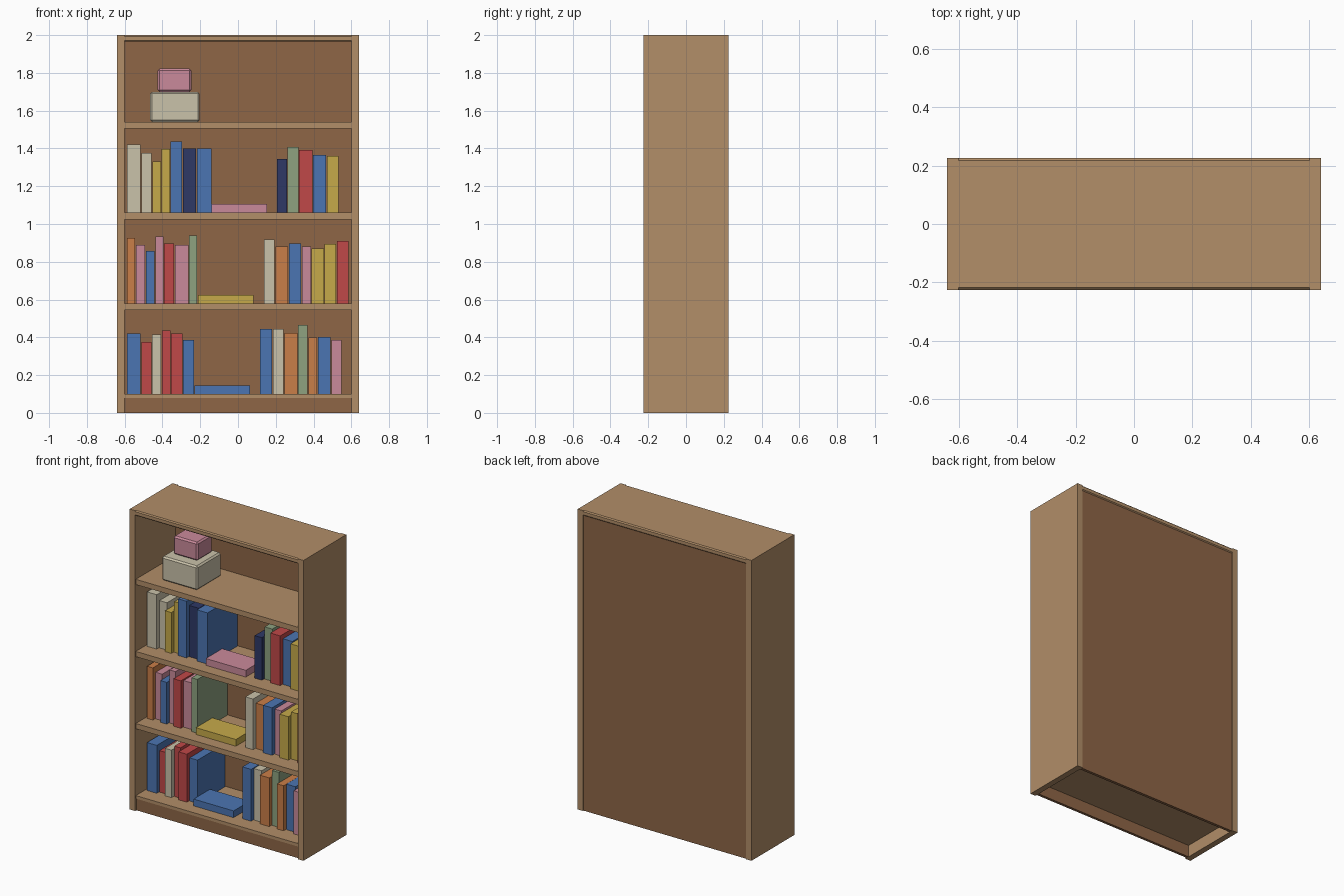
import bpy

if "Cube" in bpy.data.objects:
    bpy.data.objects.remove(bpy.data.objects["Cube"])


def srgb(r, g, b):
    f = lambda c: c / 12.92 if c <= 0.04045 else ((c + 0.055) / 1.055) ** 2.4
    return tuple(f(v / 255) for v in (r, g, b)) + (1.0,)


def mat(name, *rgb):
    m = bpy.data.materials.new(name)
    m.diffuse_color = srgb(*rgb)
    m.use_nodes = True
    m.node_tree.nodes["Principled BSDF"].inputs["Base Color"].default_value = m.diffuse_color
    return m


wood = mat("light_wood", 178, 142, 104)
dark = mat("dark_wood", 142, 102, 70)
cream = mat("cream", 202, 194, 170)
yellow = mat("mustard_yellow", 198, 170, 74)
blue = mat("blue", 75, 117, 178)
navy = mat("navy", 46, 56, 102)
pink = mat("pink", 202, 138, 155)
sage = mat("sage_green", 142, 162, 128)
red = mat("red", 192, 72, 72)
orange = mat("orange", 202, 126, 72)


def box(name, x, y, z, m, bevel=0):
    """Box from (min, max) ranges, with an optional flat chamfer."""
    bpy.ops.mesh.primitive_cube_add(size=1, location=[sum(r) / 2 for r in (x, y, z)])
    ob = bpy.context.object
    ob.name = name
    ob.scale = [r[1] - r[0] for r in (x, y, z)]
    bpy.ops.object.transform_apply(location=False, rotation=False, scale=True)
    ob.data.materials.append(m)
    if bevel:
        mod = ob.modifiers.new("chamfer", 'BEVEL')
        mod.width, mod.segments = bevel, 1
    return ob


# Case
W, D = 0.60, 0.225
box("left_side", (-0.64, -W), (-D, D), (0, 2), wood)
box("right_side", (W, 0.64), (-D, D), (0, 2), wood)
box("top_panel", (-0.61, 0.61), (-D, D), (1.965, 2), wood, 0.007)
box("back_panel", (-W, W), (0.20, 0.219), (0, 1.97), dark)
box("plinth", (-W, W), (-0.212, -0.194), (0, 0.08), dark)

# Shelves
floors = [0.10 + 0.48 * i for i in range(4)]
for i, z in enumerate(floors):
    box(f"shelf_{i + 1}", (-W, W), (-0.218, 0.20), (z - (0.035 if i else 0.02), z), wood)


def books(name, floor, x, colours, widths, heights):
    """Row of upright books against the back, with uneven fronts."""
    for i, (m, w, h) in enumerate(zip(colours, widths, heights)):
        w, h = w / 1000, h / 1000
        front = -0.107 + (0.012 if i % 2 else -0.012)
        box(f"{name}_{i + 1}", (x, x + w), (front, 0.197), (floor, floor + h), m)
        x += w + 0.004


# Upright books, widths and heights in thousandths
L = -0.587
books("low_left_book", floors[0], L, (blue, red, cream, red, red, blue),
      (72, 53, 47, 45, 60, 58), (319, 276, 316, 335, 319, 287))
books("low_right_book", floors[0], 0.116, (blue, cream, orange, sage, orange, blue, pink),
      (64, 57, 69, 50, 47, 67, 53), (345, 343, 324, 366, 300, 303, 287))
books("middle_left_book", floors[1], L, (orange, pink, blue, pink, red, pink, sage),
      (43, 48, 46, 43, 53, 71, 43), (347, 310, 278, 353, 316, 310, 358))
books("middle_right_book", floors[1], 0.138, (cream, orange, blue, pink, yellow, yellow, red),
      (56, 67, 65, 48, 64, 61, 63), (337, 302, 316, 300, 289, 313, 331))
books("high_left_book", floors[2], L, (cream, cream, yellow, yellow, blue, navy, blue),
      (71, 55, 45, 43, 61, 70, 77), (362, 315, 272, 337, 377, 341, 341))
books("high_right_book", floors[2], 0.206, (navy, sage, red, blue, yellow),
      (53, 56, 71, 69, 61), (283, 347, 331, 304, 299))

# Books lying flat
for z, x, m in zip(floors, (-0.23, -0.213, -0.14), (blue, yellow, pink)):
    box("flat_book", (x, x + 0.294), (-0.138, 0.034), (z, z + 0.045), m)

# Storage boxes
box("large_box", (-0.465, -0.203), (-0.14, 0.115), (1.54, 1.70), cream, 0.01)
box("small_box", (-0.425, -0.246), (-0.076, 0.085), (1.70, 1.822), pink, 0.01)
